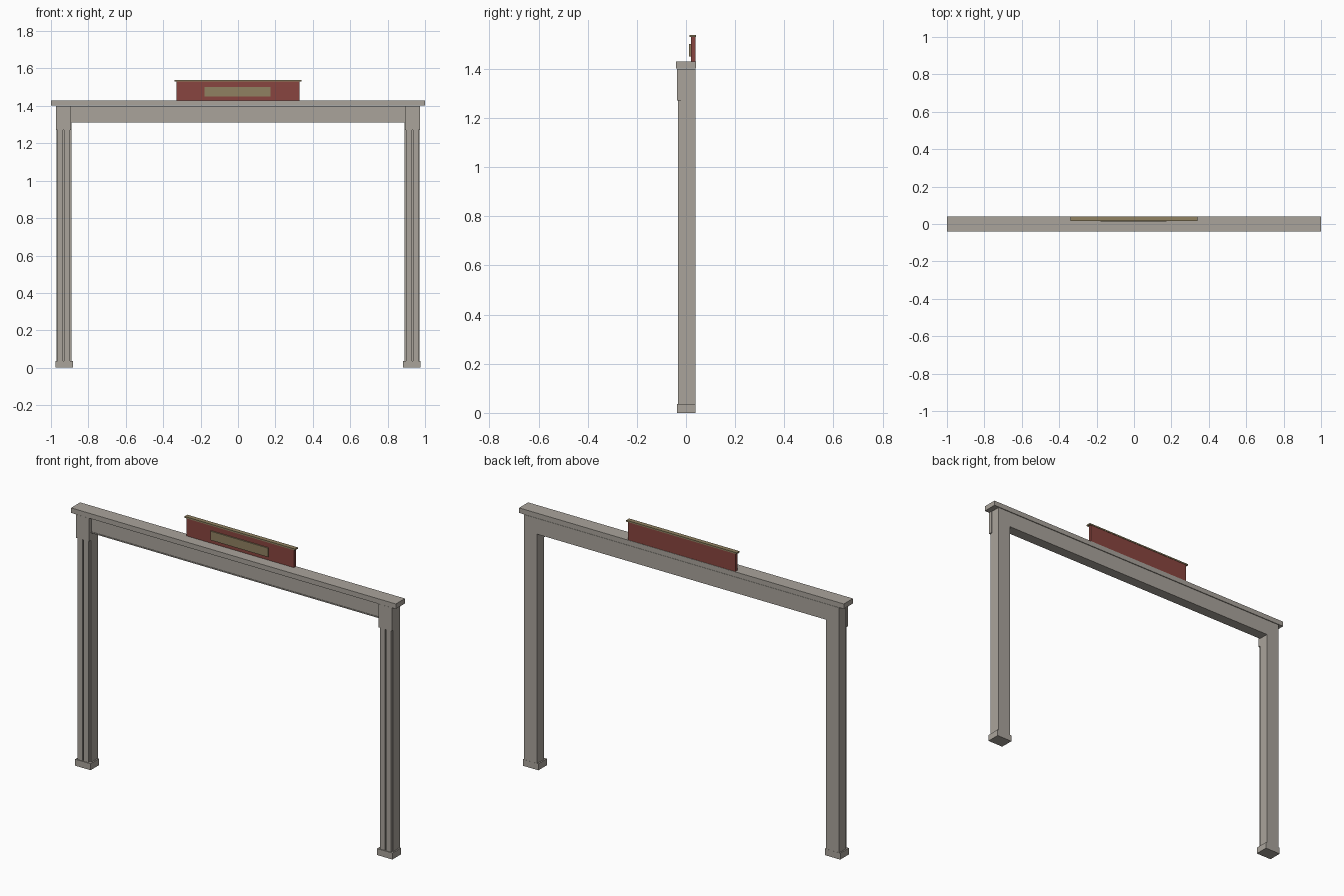
import bpy, bmesh

if "Cube" in bpy.data.objects:
    bpy.data.objects.remove(bpy.data.objects["Cube"])


def material(name, rgb):
    m = bpy.data.materials.new(name)
    m.diffuse_color = (*rgb, 1)
    m.use_nodes = True
    m.node_tree.nodes["Principled BSDF"].inputs["Base Color"].default_value = m.diffuse_color
    return m


stone = material("stone", (0.40, 0.37, 0.33))
red = material("red_board", (0.25, 0.06, 0.05))
brass = material("brass", (0.28, 0.22, 0.12))


def make(name, bm, mat):
    bmesh.ops.recalc_face_normals(bm, faces=bm.faces)
    me = bpy.data.meshes.new(name)
    bm.to_mesh(me)
    bm.free()
    me.materials.append(mat)
    ob = bpy.data.objects.new(name, me)
    bpy.context.collection.objects.link(ob)
    return ob


def prism(name, outline, z0, z1, mat):
    """Extrude an xy outline from z0 to z1."""
    bm = bmesh.new()
    face = bm.faces.new([bm.verts.new((x, y, z0)) for x, y in outline])
    ext = bmesh.ops.extrude_face_region(bm, geom=[face])
    top = [v for v in ext["geom"] if isinstance(v, bmesh.types.BMVert)]
    bmesh.ops.translate(bm, verts=top, vec=(0, 0, z1 - z0))
    return make(name, bm, mat)


def box(name, x0, x1, y0, y1, z0, z1, mat):
    return prism(name, [(x0, y0), (x1, y0), (x1, y1), (x0, y1)], z0, z1, mat)


def mirrored(ob):
    m = ob.modifiers.new("mirror", "MIRROR")
    m.use_axis = (True, False, False)
    return ob


# Legs: plain post, grooved front facing, capital and foot on both sides
mirrored(box("leg_post", 0.89, 0.97, -0.02, 0.038, 0.035, 1.40, stone))
c = 0.932
facing = [(c - 0.034, -0.02), (c - 0.034, -0.033), (c - 0.003, -0.033),
          (c - 0.003, -0.022), (c + 0.003, -0.022), (c + 0.003, -0.033),
          (c + 0.034, -0.033), (c + 0.034, -0.02)]
mirrored(prism("leg_facing", facing, 0.035, 1.28, stone))
mirrored(box("capital", 0.892, 0.973, -0.037, -0.018, 1.27, 1.40, stone))
mirrored(box("leg_foot", 0.882, 0.977, -0.037, 0.0385, 0, 0.036, stone))

# Lintel with a thin lower trim, and the flat shelf above
box("lintel", -0.89, 0.89, -0.018, 0.038, 1.312, 1.40, stone)
box("lintel_trim", -0.89, 0.89, -0.021, -0.018, 1.312, 1.318, stone)
box("top_shelf", -1, 1, -0.04, 0.04, 1.402, 1.43, stone)

# Sign board with plaque and cap strip
box("sign_board", -0.33, 0.33, 0.02, 0.038, 1.43, 1.53, red)
box("sign_plaque", -0.18, 0.175, 0.013, 0.02, 1.45, 1.50, brass)
box("sign_cap", -0.34, 0.34, 0.015, 0.04, 1.53, 1.538, brass)
